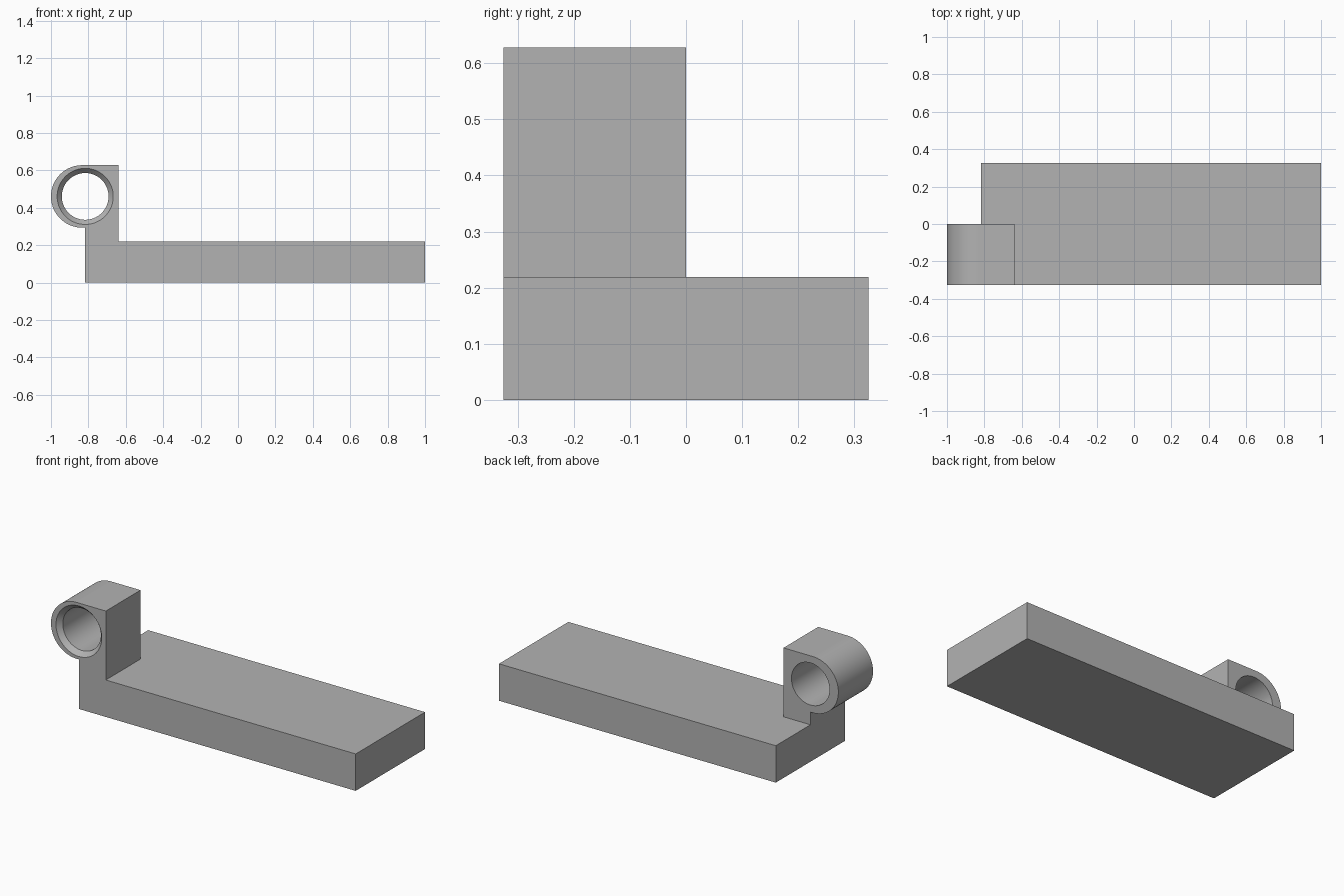
import bpy, bmesh, math
from mathutils import Vector

if "Cube" in bpy.data.objects:
    bpy.data.objects.remove(bpy.data.objects["Cube"], do_unlink=True)

grey = bpy.data.materials.new("plain grey")
grey.use_nodes = True
COLOUR = (0.45, 0.45, 0.45, 1)
grey.diffuse_color = COLOUR
grey.node_tree.nodes["Principled BSDF"].inputs["Base Color"].default_value = COLOUR

FRONT, MIDDLE, BACK = -0.325, 0.0, 0.325
LEFT_EDGE, LUG_EDGE, PLATE_TOP, TOP = -0.817, -0.64, 0.219, 0.628
AXIS_X, AXIS_Z, ROUND = -0.817, 0.461, 0.167


def finish(name, bm):
    bmesh.ops.recalc_face_normals(bm, faces=bm.faces)
    mesh = bpy.data.meshes.new(name)
    bm.to_mesh(mesh)
    bm.free()
    mesh.materials.append(grey)
    obj = bpy.data.objects.new(name, mesh)
    bpy.context.collection.objects.link(obj)
    return obj


def extrude_profile(name, points, y0, y1):
    """Extrude an (x, z) outline along y."""
    bm = bmesh.new()
    face = bm.faces.new([bm.verts.new((x, y0, z)) for x, z in points])
    moved = bmesh.ops.extrude_face_region(bm, geom=[face])["geom"]
    verts = [v for v in moved if isinstance(v, bmesh.types.BMVert)]
    bmesh.ops.translate(bm, verts=verts, vec=Vector((0, y1 - y0, 0)))
    return finish(name, bm)


def turned_plug(name, stations, sides=96):
    """Solid of revolution about the bore axis from (y, radius) stations."""
    bm = bmesh.new()
    rings = []
    for y, r in stations:
        angles = [math.tau * i / sides for i in range(sides)]
        rings.append([bm.verts.new((AXIS_X + r * math.cos(a), y, AXIS_Z + r * math.sin(a)))
                      for a in angles])
    for a, b in zip(rings, rings[1:]):
        for i in range(sides):
            j = (i + 1) % sides
            bm.faces.new((a[i], a[j], b[j], b[i]))
    bm.faces.new(rings[0])
    bm.faces.new(rings[-1])
    return finish(name, bm)


def combine(target, tool, operation):
    mod = target.modifiers.new(operation.lower(), "BOOLEAN")
    mod.operation, mod.solver, mod.object = operation, "EXACT", tool
    bpy.context.view_layer.objects.active = target
    bpy.ops.object.modifier_apply(modifier=mod.name)
    bpy.data.objects.remove(tool, do_unlink=True)


# Long rectangular plate
bracket = extrude_profile("plate_with_eye", [(LEFT_EDGE, 0), (1, 0), (1, PLATE_TOP), (LEFT_EDGE, PLATE_TOP)],
                          FRONT, BACK)

# Upright lug with a rounded outer end
arc_x = -1 + ROUND
steps = 40
arc = [(arc_x - ROUND * math.sin(math.pi * i / steps), AXIS_Z + ROUND * math.cos(math.pi * i / steps))
       for i in range(steps + 1)]
outline = [(LUG_EDGE, TOP)] + arc + [(LEFT_EDGE, AXIS_Z - ROUND), (LEFT_EDGE, 0), (LUG_EDGE, 0)]
combine(bracket, extrude_profile("lug", outline, FRONT, MIDDLE), "UNION")

# Through bore with a countersunk front mouth
BORE, MOUTH, SINK = 0.125, 0.15, 0.028
plug = turned_plug("bore_plug", [(FRONT - SINK, 2 * MOUTH - BORE), (FRONT + SINK, BORE), (MIDDLE + 0.1, BORE)])
combine(bracket, plug, "DIFFERENCE")

# Smooth round surfaces, crisp edges
bpy.ops.object.select_all(action="DESELECT")
bracket.select_set(True)
bpy.context.view_layer.objects.active = bracket
bpy.ops.object.shade_smooth_by_angle(angle=math.radians(30))
weighted = bracket.modifiers.new("flat_face_normals", "WEIGHTED_NORMAL")
weighted.keep_sharp = True
